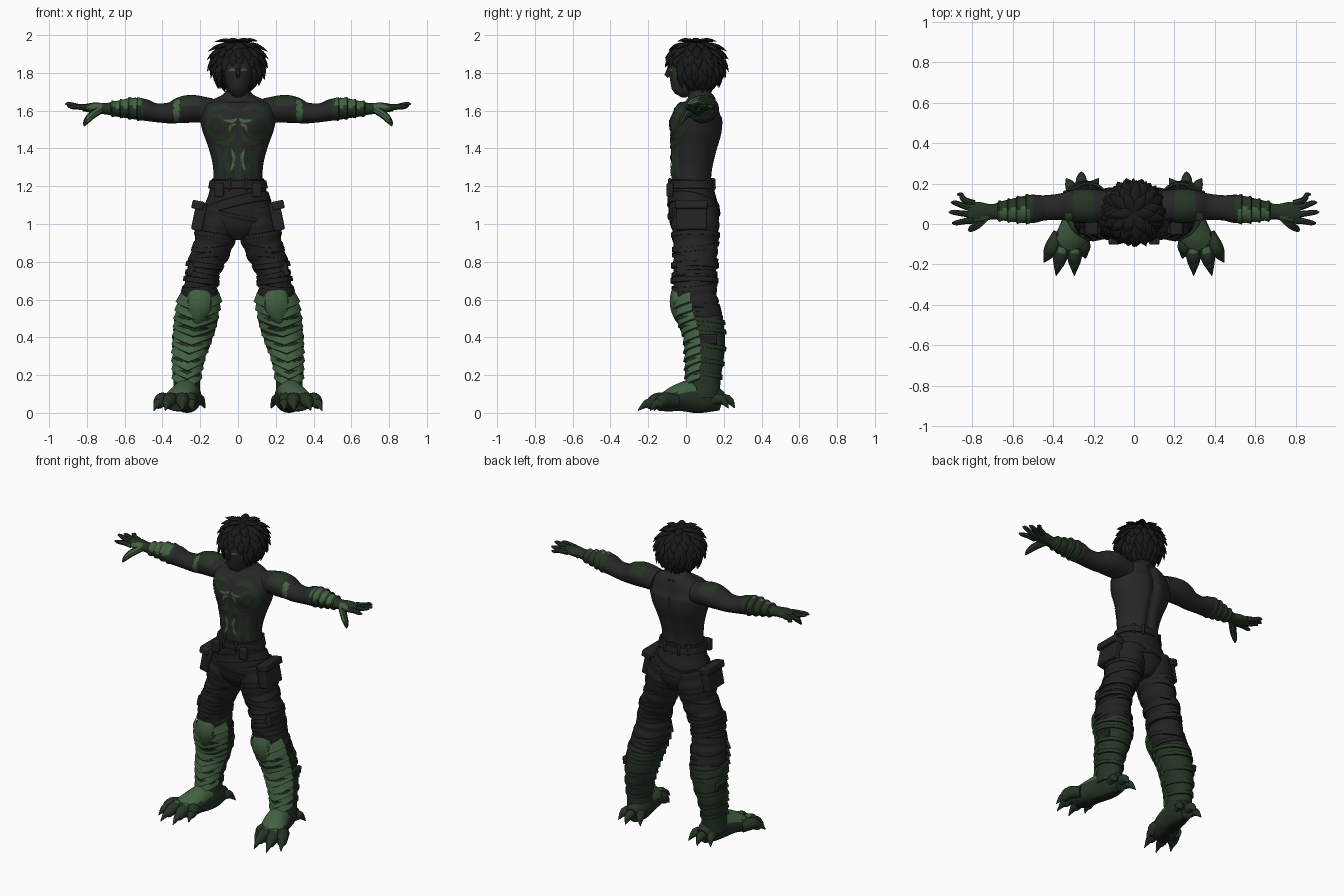
import bpy, bmesh, math, random
from mathutils import Vector, Matrix
from mathutils.bvhtree import BVHTree

random.seed(4)
cube = bpy.data.objects.get("Cube")
if cube:
    bpy.data.objects.remove(cube, do_unlink=True)


def material(name, color):
    m = bpy.data.materials.new(name)
    m.use_nodes = True
    m.diffuse_color = (*color, 1)
    m.node_tree.nodes["Principled BSDF"].inputs["Base Color"].default_value = (*color, 1)
    return m


SKIN = material("charcoal skin", (.02, .02, .02))
CLOTH = material("black cloth", (.016, .016, .017))
HAIR = material("black hair", (.009, .009, .009))
DARK = material("dark green", (.019, .034, .019))
LIGHT = material("light green", (.056, .12, .054))
SOLE = material("sole", (.008, .014, .008))


# Shared builders
def smooth(rows, n=6):
    out = []
    for i in range(len(rows) - 1):
        p, a, b, q = (rows[max(i - 1, 0)], rows[i], rows[i + 1], rows[min(i + 2, len(rows) - 1)])
        for k in range(n):
            t = k / n
            out.append(tuple(y + .5 * t * (z - x + t * (2 * x - 5 * y + 4 * z - w + t * (3 * (y - z) + w - x)))
                             for x, y, z, w in zip(p, a, b, q)))
    return out + [tuple(rows[-1])]


def sheet(bm, grid, wrap=False, mat=0, inside=None):
    vs = [[bm.verts.new(p) for p in row] for row in grid]
    n, faces = len(grid[0]), []
    for a, b in zip(vs, vs[1:]):
        for j in range(n if wrap else n - 1):
            k = (j + 1) % n
            f = bm.faces.new((a[j], a[k], b[k], b[j]))
            f.material_index = mat
            f.normal_update()
            if inside and f.normal.dot(f.calc_center_median() - inside) < 0:
                f.normal_flip()
            faces.append(f)
    return vs, faces


def tube(bm, rows, ref, segs=16, mat=0):
    ref, pts, grid = Vector(ref), [Vector(r[:3]) for r in rows], []
    for i, r in enumerate(rows):
        t = (pts[min(i + 1, len(pts) - 1)] - pts[max(i - 1, 0)]).normalized()
        u = (ref - t * ref.dot(t)).normalized()
        v = t.cross(u)
        grid.append([pts[i] + u * r[3] * math.cos(a) + v * r[4] * math.sin(a)
                     for a in (math.tau * j / segs for j in range(segs))])
    vs, faces = sheet(bm, grid, True, mat)
    for ring in (vs[0], vs[-1]):
        cap = bm.faces.new(ring)
        cap.material_index = mat
        faces.append(cap)
    bmesh.ops.recalc_face_normals(bm, faces=faces)


def on(rows, z, ang, off=0):
    a, b = sorted(rows, key=lambda r: abs(r[2] - z))[:2]
    f = (z - a[2]) / (b[2] - a[2])
    r = [x + (y - x) * f for x, y in zip(a, b)]
    return Vector((r[0] + (r[3] + off) * math.cos(ang), r[1] + (r[4] + off) * math.sin(ang), z))


def band(bm, rows, z, h, grow, tilt=0, turn=0, mat=0):
    angs = [math.tau * j / 32 for j in range(32)]
    grid = [[on(rows, z + dz + tilt * math.cos(a + turn), a, g) for a in angs]
            for dz, g in ((-h, -.01), (-h * .8, grow), (h * .8, grow), (h, -.01))]
    mid = min(rows, key=lambda r: abs(r[2] - z))
    sheet(bm, grid, True, mat, Vector(mid[:3]))


def box(bm, loc, size, tilt=0):
    m = Matrix.Translation(loc) @ Matrix.Rotation(tilt, 4, 'Y') @ Matrix.Diagonal((*size, 1))
    bmesh.ops.create_cube(bm, size=1, matrix=m)


def finish(bm, name, mats, mirror=False, paint=None, bevel=0, angle=40):
    bm.normal_update()
    if paint:
        for f in bm.faces:
            f.material_index = paint(f.calc_center_median(), f.normal)
    mesh = bpy.data.meshes.new(name)
    bm.to_mesh(mesh)
    bm.free()
    for m in mats:
        mesh.materials.append(m)
    ob = bpy.data.objects.new(name, mesh)
    bpy.context.collection.objects.link(ob)
    bpy.ops.object.select_all(action='DESELECT')
    ob.select_set(True)
    bpy.context.view_layer.objects.active = ob
    bpy.ops.object.shade_smooth_by_angle(angle=math.radians(angle))
    if bevel:
        mod = ob.modifiers.new("Bevel", 'BEVEL')
        mod.width, mod.segments = bevel, 2
    if mirror:
        ob.modifiers.new("Mirror", 'MIRROR').use_mirror_merge = False
    return ob


X, Y = (1, 0, 0), (0, 1, 0)

# Torso and neck, with chest, stomach and spine relief
bm = bmesh.new()
tube(bm, smooth([(0, .03, 1.18, .13, .105), (0, .035, 1.3, .132, .11), (0, .045, 1.4, .155, .122),
                 (0, .058, 1.5, .19, .135), (0, .064, 1.58, .2, .13), (0, .075, 1.64, .17, .095),
                 (0, .07, 1.68, .085, .065), (0, .055, 1.72, .056, .055), (0, .04, 1.78, .055, .055)], 8), X, 64)
bulges = [(.085, 1.53, .065, .022)] + [(.035, z, .03, .009) for z in (1.28, 1.35, 1.42)]
for v in bm.verts:
    x, z = abs(v.co.x), v.co.z
    if v.co.y < .03:
        v.co.y -= sum(h * math.exp(-((x - bx) ** 2 + (z - bz) ** 2) / s ** 2) for bx, bz, s, h in bulges)
    elif z < 1.66:
        v.co.y -= .018 * math.exp(-(x / .025) ** 2)
bvh = BVHTree.FromBMesh(bm)
finish(bm, "torso", [SKIN])

# Painted chest swirls
bm = bmesh.new()


def ribbon(points, width, mat):
    path, grid = smooth(points, 8), []
    for i, p in enumerate(path):
        a, b = path[max(i - 1, 0)], path[min(i + 1, len(path) - 1)]
        d = Vector((b[0] - a[0], b[1] - a[1])).normalized()
        w = width * (.15 + math.sin(math.pi * i / (len(path) - 1))) / 2
        hits = [bvh.ray_cast(Vector((p[0] - d.y * w * s, -1, p[1] + d.x * w * s)), Vector(Y))[0]
                for s in (-1, 0, 1)]
        if all(hits):
            grid.append([h - Vector((0, .004, 0)) for h in hits])
    sheet(bm, grid, False, mat, Vector((0, 5, 1.5)))


ribbon([(.02, 1.6), (.08, 1.62), (.14, 1.6), (.17, 1.55)], .025, 0)
ribbon([(.03, 1.53), (.06, 1.47), (.12, 1.46), (.16, 1.51), (.14, 1.57), (.09, 1.57), (.08, 1.53)], .022, 0)
ribbon([(.1, 1.53), (.12, 1.51), (.13, 1.54)], .02, 0)
ribbon([(.01, 1.5), (.03, 1.46), (.07, 1.43), (.13, 1.44)], .025, 0)
ribbon([(.05, 1.43), (.065, 1.36), (.05, 1.26), (.07, 1.21)], .024, 0)
ribbon([(.12, 1.42), (.09, 1.35), (.1, 1.25)], .026, 0)
ribbon([(.008, 1.44), (.012, 1.33), (.008, 1.22)], .014, 0)
ribbon([(.005, 1.56), (.03, 1.545), (.075, 1.55)], .016, 1)
ribbon([(.01, 1.53), (.035, 1.52), (.05, 1.49)], .014, 1)
ribbon([(.035, 1.4), (.02, 1.34), (.04, 1.28)], .016, 1)
finish(bm, "chest_markings", [DARK, LIGHT], True)

# Head, nose and eyes
bm = bmesh.new()
tube(bm, smooth([(0, -.04, 1.68, .02, .022), (0, -.03, 1.7, .045, .052), (0, -.005, 1.76, .068, .088),
                 (0, .015, 1.84, .08, .108), (0, .03, 1.93, .07, .09)]), X, 32)
tube(bm, [(0, -.088, 1.83, .007, .008), (0, -.1, 1.79, .012, .014), (0, -.092, 1.778, .008, .008)], X, 8)
bvh = BVHTree.FromBMesh(bm)
finish(bm, "head", [SKIN])
bm = bmesh.new()
ribbon([(.016, 1.812), (.032, 1.818), (.05, 1.812)], .014, 1)
finish(bm, "eyes", [DARK, LIGHT], True)
bm = bmesh.new()
ribbon([(.02, 1.84), (.04, 1.835), (.06, 1.8), (.05, 1.76)], .02, 0)
finish(bm, "face_marking", [DARK])

# Hair: scalp with rows of pointed locks
bm = bmesh.new()
centre, size = Vector((0, .055, 1.85)), Vector((.122, .132, .122))
bmesh.ops.create_uvsphere(bm, u_segments=24, v_segments=16, radius=1,
                          matrix=Matrix.Translation(centre) @ Matrix.Diagonal((*size, 1)))
for row, el in enumerate((78, 58, 40, 22, 4, -14, -32, -46)):
    e = math.radians(el)
    count = max(6, int(22 * math.cos(e)))
    for k in range(count):
        az = math.tau * (k + .5 * (row % 2)) / count + random.uniform(-.1, .1)
        front = abs(math.remainder(az + math.pi / 2, math.tau))
        if front < .85 and el < 20:
            continue
        out = Vector((math.cos(az) * math.cos(e), math.sin(az) * math.cos(e), math.sin(e)))
        down = Vector((math.cos(az) * math.sin(e), math.sin(az) * math.sin(e), -math.cos(e)))
        p = centre + out * size
        length = random.uniform(.075, .105)
        path = [p - down * .02 - out * .012, p + down * length * .45 + out * .012, p + down * length + out * .016]
        rows = [(*q, a, b) for q, a, b in zip(path, (.026, .025, .001), (.012, .012, .001))]
        tube(bm, smooth(rows, 3), (-math.sin(az), math.cos(az), 0), 6)
finish(bm, "hair", [HAIR], angle=50)

# Arms with painted bands, hands and fingers
bm = bmesh.new()
ARM = smooth([(.14, .09, 1.6, .075, .065), (.24, .09, 1.61, .085, .073), (.3, .09, 1.603, .078, .07),
              (.36, .085, 1.588, .066, .056), (.44, .08, 1.59, .062, .05), (.5, .075, 1.605, .07, .058),
              (.56, .07, 1.612, .064, .056), (.64, .065, 1.61, .05, .042), (.7, .06, 1.61, .038, .03),
              (.76, .06, 1.615, .048, .028), (.82, .06, 1.615, .052, .018)])
tube(bm, ARM, Y, 24)
for y, tx, ty, tz in ((.1, .875, .145, 1.62), (.075, .905, .105, 1.625), (.045, .915, .058, 1.635), (.02, .9, .005, 1.62)):
    tube(bm, smooth([(.79, y, 1.615, .018, .018), (.84, y * .55 + ty * .45, 1.62, .015, .015),
                     (tx - .02, ty, tz, .012, .012), (tx, ty, tz, .003, .003)], 3), Y, 8)
tube(bm, smooth([(.73, .04, 1.605, .024, .022), (.775, -.005, 1.575, .021, .021),
                 (.805, -.025, 1.54, .015, .015), (.815, -.035, 1.518, .003, .003)], 3), Y, 8)


def arm_paint(c, n):
    if (.53 < c.x < .65 and n.y < .2 and n.z > .1) or (.72 < c.x < .8 and n.y < -.4):
        return 2
    if .31 < c.x < .34 and n.y < -.4:
        return 2
    return 1 if c.x > .5 or (.2 < c.x < .3 and n.z > .25) else 0


finish(bm, "arms", [SKIN, DARK, LIGHT], True, arm_paint)

# Forearm guards
bm = bmesh.new()
for i in range(4):
    x = .52 + i * .045
    r = min(ARM, key=lambda q: abs(q[0] - x))
    tube(bm, [(x - .02, *r[1:3], r[3] - .004, r[4] - .004), (x + .012, *r[1:3], r[3] + .006, r[4] + .005),
              (x + .02, *r[1:3], r[3] - .006, r[4] - .006)], Y, 20)
finish(bm, "forearm_guards", [DARK, LIGHT], True, lambda c, n: int(n.z > .2 and n.y < -.05))

# Trousers: pelvis with belt and sash, then folded legs
PELVIS = smooth([(0, .03, 1.24, .138, .112), (0, .033, 1.16, .155, .12), (0, .04, 1.08, .18, .132),
                 (0, .045, .99, .17, .125), (0, .05, .92, .05, .08)])
bm = bmesh.new()
tube(bm, PELVIS, X, 32)
band(bm, PELVIS, 1.21, .025, .01)
band(bm, PELVIS, 1.1, .03, .008, .05, .5)
band(bm, PELVIS, 1.05, .012, .008, -.04, .3)
finish(bm, "trouser_hips", [CLOTH])

LEG = smooth([(.09, .05, 1.08, .095, .122), (.11, .05, .98, .11, .125), (.135, .05, .88, .102, .118),
              (.172, .048, .79, .093, .115), (.196, .045, .69, .086, .115), (.205, .052, .6, .104, .115),
              (.222, .075, .5, .102, .115), (.238, .1, .4, .092, .1), (.26, .1, .3, .076, .095),
              (.27, .095, .2, .062, .085), (.272, .09, .08, .065, .08)])
bm = bmesh.new()
tube(bm, [(*r[:3], r[3] + .004 * math.sin(r[2] * 90), r[4] + .004 * math.sin(r[2] * 90))
          for r in LEG if r[2] > .42], X, 32)
for i, z in enumerate((.94, .88, .82, .73, .67, .58, .53)):
    band(bm, LEG, z, .014, .007, .018 * (-1) ** i, i)
finish(bm, "trouser_legs", [CLOTH], True)
bm = bmesh.new()
for z in (.78, .7):
    band(bm, LEG, z, .016, .012, .012)
finish(bm, "thigh_straps", [CLOTH], True)

# Pockets, pouches and belt loops
bm = bmesh.new()
box(bm, (.205, .03, 1.04), (.06, .16, .15), -.2)
box(bm, (.212, .03, 1.1), (.065, .17, .045), -.2)
box(bm, (.1, -.085, 1.18), (.05, .035, .075))
box(bm, (.245, -.01, .76), (.04, .08, .07), -.2)
for x, y in ((.05, .145), (.1, .115), (.045, -.085)):
    box(bm, (x, y, 1.21), (.018, .022, .065))
finish(bm, "pouches", [CLOTH], True, bevel=.008)

# Boots with cuffs and buckled straps
bm = bmesh.new()
tube(bm, [(*r[:3], r[3] + .008, r[4] + .006) for r in LEG if r[2] < .5], X, 32)
for z in (.49, .44, .35, .27, .2):
    band(bm, LEG, z, .014, .015, .015, 1)
finish(bm, "boots", [DARK], True)
bm = bmesh.new()
box(bm, (.335, .12, .39), (.025, .09, .05), .15)
finish(bm, "boot_buckles", [CLOTH], True, bevel=.006)

# Shin guards: overlapping chevron scales below a raised knee plate
bm = bmesh.new()
for i in range(10):
    top = .64 - i * .045
    grid = [[on(LEG, top - dz - .05 * (1 - abs(s / 6)), math.radians(-90 + 13 * s), off)
             for s in range(-6, 7)] for dz, off in ((0, .006), (.05, .022), (.058, .004))]
    sheet(bm, grid, False, 0, Vector((.23, .09, top - .06)))
tube(bm, smooth([(.19, -.05, .68, .01, .008), (.2, -.045, .64, .055, .035), (.205, -.04, .57, .068, .045),
                 (.215, -.03, .5, .04, .03), (.22, -.02, .46, .006, .006)]), X, 12)
finish(bm, "shin_guards", [LIGHT], True, angle=30)

# Clawed feet
bm = bmesh.new()
tube(bm, smooth([(.255, .19, .06, .045, .05), (.26, .12, .08, .068, .08), (.275, .04, .09, .07, .09),
                 (.295, -.04, .08, .08, .072), (.32, -.1, .06, .08, .055), (.335, -.15, .045, .055, .035)]), X, 24)
for tx, ty in ((.24, -.17), (.295, -.255), (.385, -.255), (.445, -.19)):
    root = Vector((.31 + (tx - .33) * .5, -.05, 0))
    line = [root.lerp(Vector((tx, ty, 0)), f) for f in (0, .45, .68, .8, 1)]
    tube(bm, smooth([(p.x, p.y, z, r, r) for p, z, r in
                     zip(line, (.06, .07, .05, .045, .012), (.035, .038, .03, .02, .002))], 4), X, 12)
for x, tx, ty in ((.225, .175, .225), (.26, .26, .258), (.295, .335, .225)):
    tube(bm, smooth([(x, .14, .07, .03, .03), ((x + tx) / 2, ty - .035, .07, .026, .026),
                     (tx, ty, .025, .002, .002)], 4), X, 10)
for v in bm.verts:
    v.co.z = max(v.co.z, 0)
finish(bm, "feet", [DARK, LIGHT, SOLE], True,
       lambda c, n: 2 if c.z < .012 and n.z < -.3 else int(c.z > .105 and c.y < .05 and n.z > .1))
